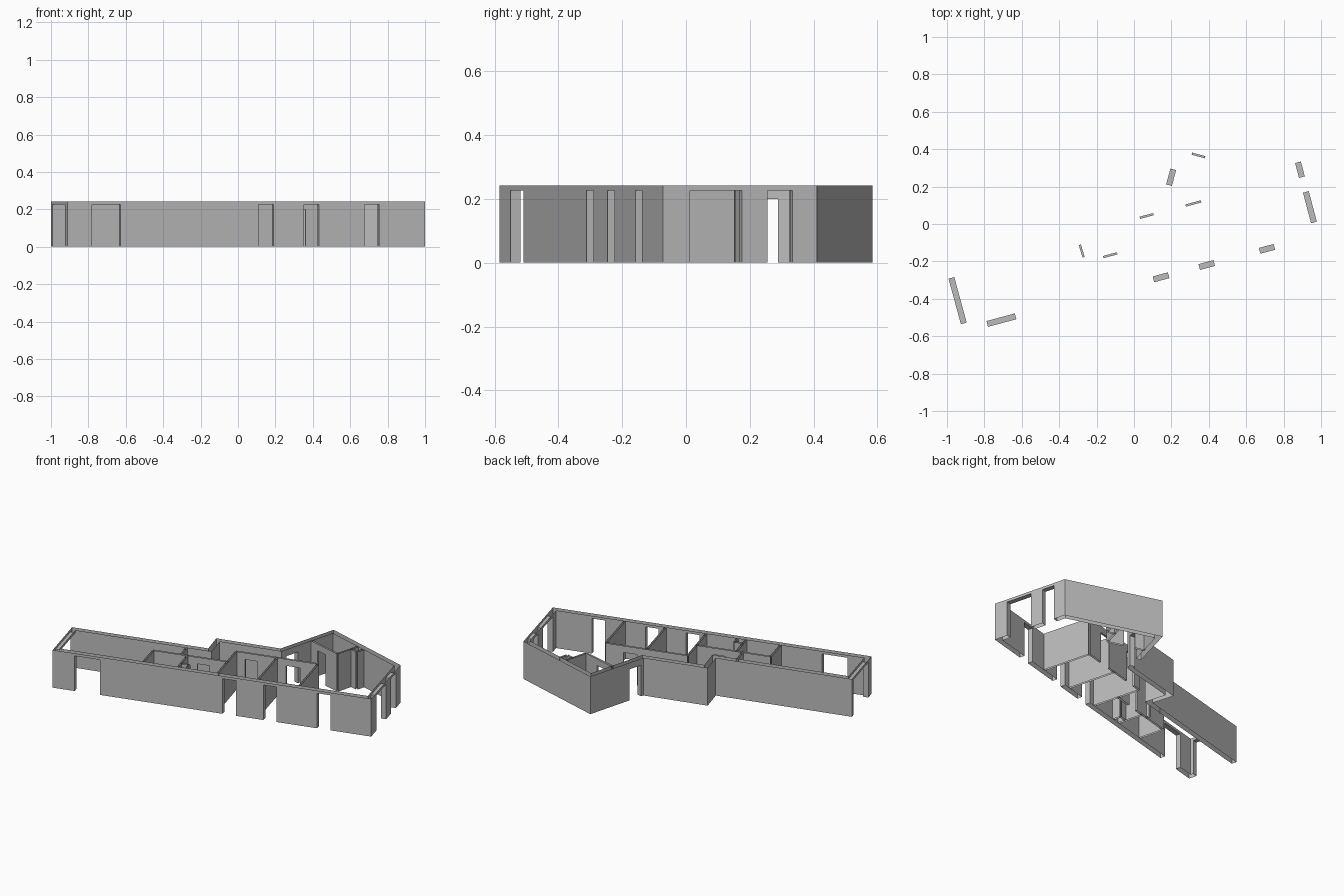
import bpy
import bmesh
from mathutils import Vector
from mathutils.geometry import intersect_line_line_2d as _segment_hit

cube = bpy.data.objects.get("Cube")
if cube:
    bpy.data.objects.remove(cube, do_unlink=True)

HEIGHT = 0.243
HEAD = 0.226       # exterior opening height
DOOR = 0.20        # door height
OUTER = 0.032      # exterior wall thickness
INNER = 0.012      # partition thickness

plaster = bpy.data.materials.new("Grey plaster")
plaster.use_nodes = True
grey = (0.5, 0.5, 0.5, 1)
plaster.diffuse_color = grey
plaster.node_tree.nodes["Principled BSDF"].inputs["Base Color"].default_value = grey


def wall(name, a, b, a2, b2, openings=()):
    """Hollow wall: two uncapped sheets a-b and a2-b2, with reveals and heads."""
    a, b, a2, b2 = (Vector(p) for p in (a, b, a2, b2))
    along = (b - a).normalized()
    across = (a2 - a) - along * (a2 - a).dot(along)
    gaps = []
    for p, q, head in openings:
        s, t = sorted((Vector(v) - a).dot(along) for v in (p, q))
        gaps.append((s, t, head))
    gaps.sort()
    bm = bmesh.new()

    def quad(p, q, low, high, flip=False):
        pts = [(*p, low), (*q, low), (*q, high), (*p, high)]
        if flip:
            pts.reverse()
        bm.faces.new([bm.verts.new(c) for c in pts])

    for start, end, shift, flip in ((a, b, Vector((0, 0)), False), (a2, b2, across, True)):
        last = start
        for s, t, head in gaps:
            p, q = a + along * s + shift, a + along * t + shift
            quad(last, p, 0, HEIGHT, flip)
            quad(p, q, head, HEIGHT, flip)
            last = q
        quad(last, end, 0, HEIGHT, flip)
    for s, t, head in gaps:
        p, q = a + along * s, a + along * t
        quad(p, p + across, 0, head)
        quad(q, q + across, 0, head, True)
        corners = [p, p + across, q + across, q]
        bm.faces.new([bm.verts.new((*c, head)) for c in corners])
    bmesh.ops.remove_doubles(bm, verts=bm.verts, dist=0.0001)
    mesh = bpy.data.meshes.new(name)
    bm.to_mesh(mesh)
    bm.free()
    mesh.materials.append(plaster)
    obj = bpy.data.objects.new(name, mesh)
    bpy.context.collection.objects.link(obj)


def left_normal(a, b):
    d = (Vector(b) - Vector(a)).normalized()
    return Vector((-d.y, d.x))


def partition(name, a, b, openings=()):
    n = left_normal(a, b) * INNER / 2
    a, b = Vector(a), Vector(b)
    wall(name, a - n, b - n, a + n, b + n, openings)


def inset(prev, here, following):
    """Mitred inner corner of the counter-clockwise outline."""
    n1, n2 = left_normal(prev, here), left_normal(here, following)
    return Vector(here) + (n1 + n2) * OUTER / (1 + n1.dot(n2))


# Exterior ring, counter-clockwise from the front right corner
outline = [(-0.912, -0.585), (1.0, -0.072), (0.872, 0.41), (0.273, 0.585),
           (0.167, 0.195), (-0.221, 0.095), (-0.18, -0.046), (-1.0, -0.262)]
names = ["front_wall", "left_wall", "rear_gable_wall", "rear_angled_wall",
         "rear_middle_wall", "rear_step_wall", "rear_long_wall", "right_wall"]
openings = {
    "front_wall": [((-0.786, -0.53), (-0.634, -0.49), HEAD),
                   ((0.104, -0.295), (0.184, -0.27), HEAD),
                   ((0.349, -0.23), (0.428, -0.205), HEAD),
                   ((0.672, -0.145), (0.75, -0.12), HEAD)],
    "left_wall": [((0.961, 0.008), (0.922, 0.172), HEAD),
                  ((0.895, 0.25), (0.877, 0.33), HEAD)],
    "rear_angled_wall": [((0.193, 0.297), (0.172, 0.212), DOOR)],
    "right_wall": [((-0.976, -0.288), (-0.912, -0.532), HEAD)],
}
count = len(outline)
inner = [inset(outline[i - 1], outline[i], outline[(i + 1) % count]) for i in range(count)]
for i, name in enumerate(names):
    j = (i + 1) % count
    wall(name, outline[i], outline[j], inner[i], inner[j], openings.get(name, ()))

# Corridor and room partitions
partition("corridor_wall", (-0.025, 0.018), (0.467, 0.15),
          [((0.031, 0.033), (0.104, 0.052), DOOR), ((0.276, 0.1), (0.359, 0.12), DOOR)])
for name, rear, front in (("room_wall_right", (-0.025, 0.018), (0.06, -0.292)),
                          ("room_wall_middle", (0.22, 0.083), (0.303, -0.226)),
                          ("room_wall_left", (0.467, 0.15), (0.55, -0.16)),
                          ("bath_end_wall", (-0.43, -0.248), (-0.387, -0.411)),
                          ("bath_divider", (-0.225, -0.193), (-0.179, -0.355))):
    partition(name, rear, front)
partition("bath_corridor_wall", (-0.43, -0.248), (0.017, -0.128),
          [((-0.164, -0.177), (-0.09, -0.157), DOOR)])
partition("corridor_end_wall", (-0.262, -0.203), (-0.291, -0.106),
          [((-0.27, -0.178), (-0.288, -0.111), DOOR)])

# Small room at the rear corner
partition("store_front_wall", (0.247, 0.393), (0.48, 0.33),
          [((0.31, 0.376), (0.38, 0.357), DOOR)])
partition("store_side_wall", (0.48, 0.33), (0.52, 0.48))


# Service shafts beside the partitions
def shaft(name, corner, u, v):
    c, u, v = Vector(corner), Vector(u), Vector(v)
    partition(name + "_side", c + u, c + u + v)
    partition(name + "_face", c + u + v, c + v)


shaft("bath_shaft", (-0.179, -0.355), (0.05, 0.013), (-0.013, 0.05))
shaft("store_shaft", (0.52, 0.48), (0.05, -0.013), (-0.013, -0.05))
